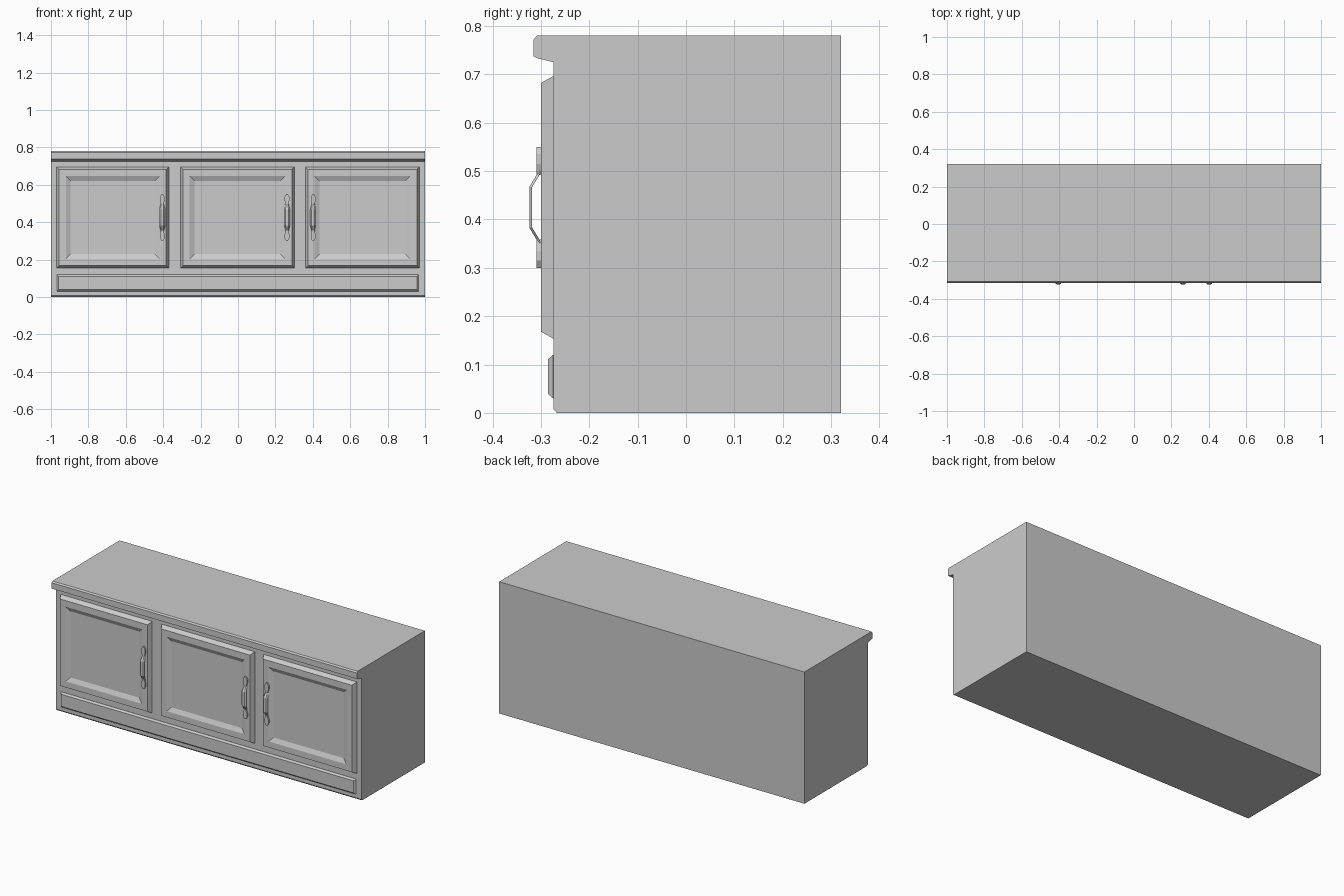
import bpy, bmesh

old = bpy.data.objects.get("Cube")
if old:
    bpy.data.objects.remove(old, do_unlink=True)

grey = bpy.data.materials.new("light_grey")
grey.use_nodes = True
COLOUR = (0.6, 0.6, 0.6, 1)
grey.diffuse_color = COLOUR
grey.node_tree.nodes["Principled BSDF"].inputs["Base Color"].default_value = COLOUR


def finish(name, bm):
    bmesh.ops.recalc_face_normals(bm, faces=bm.faces)
    mesh = bpy.data.meshes.new(name)
    bm.to_mesh(mesh)
    bm.free()
    mesh.materials.append(grey)
    obj = bpy.data.objects.new(name, mesh)
    bpy.context.collection.objects.link(obj)
    return obj


def loft(name, rings):
    """Skin closed rings of equal length and cap both ends."""
    bm = bmesh.new()
    loops = [[bm.verts.new(p) for p in ring] for ring in rings]
    n = len(loops[0])
    for a, b in zip(loops, loops[1:]):
        for i in range(n):
            j = (i + 1) % n
            bm.faces.new((a[i], a[j], b[j], b[i]))
    bm.faces.new(loops[0])
    bm.faces.new(loops[-1])
    return finish(name, bm)


def panel(name, x0, x1, z0, z1, steps):
    """Stepped rectangular front; steps are (inset, y)."""
    return loft(name, [[(x0 + i, y, z0 + i), (x1 - i, y, z0 + i),
                        (x1 - i, y, z1 - i), (x0 + i, y, z1 - i)]
                       for i, y in steps])


# Cabinet body with overhanging top lip, swept along x
profile = [(0.32, 0), (-0.267, 0), (-0.274, 0.008), (-0.274, 0.725),
           (-0.307, 0.733), (-0.315, 0.737), (-0.315, 0.772),
           (-0.308, 0.78), (0.32, 0.78)]
loft("cabinet_body", [[(x, y, z) for y, z in profile] for x in (-1, 1)])

# Doors with bevelled rim and recessed centre
door_steps = [(0, -0.27), (0, -0.275), (0.014, -0.3), (0.05, -0.3), (0.075, -0.288)]
doors = {"right": (-0.97, -0.37), "middle": (-0.308, 0.302), "left": (0.36, 0.97)}
for side, (x0, x1) in doors.items():
    panel(side + "_door", x0, x1, 0.154, 0.696, door_steps)

# Long plinth panel below the doors
panel("plinth_panel", -0.968, 0.966, 0.03, 0.12,
      [(0, -0.27), (0, -0.275), (0.009, -0.285)])

# Handles: pointed end plates joined by a bent grip
plate = [(0.3, 0.004), (0.315, 0.013), (0.335, 0.013), (0.358, 0.005)]
grip = [(0.345, -0.302, 0.006), (0.358, -0.306, 0.01), (0.383, -0.321, 0.016)]
MID = 0.425
grip += [(2 * MID - z, y, w) for z, y, w in reversed(grip)]
for side, x in (("right", -0.405), ("middle", 0.262), ("left", 0.402)):
    for end, sign in (("lower", 1), ("upper", -1)):
        outline = [(x + s * w, MID + sign * (z - MID))
                   for s, pts in ((-1, plate), (1, plate[::-1])) for z, w in pts]
        loft(f"{side}_handle_{end}_plate",
             [[(px, y, pz) for px, pz in outline] for y in (-0.298, -0.309)])
    loft(side + "_handle_grip",
         [[(x - w, y + 0.003, z), (x - w * 0.5, y - 0.003, z),
           (x + w * 0.5, y - 0.003, z), (x + w, y + 0.003, z)]
          for z, y, w in grip])
